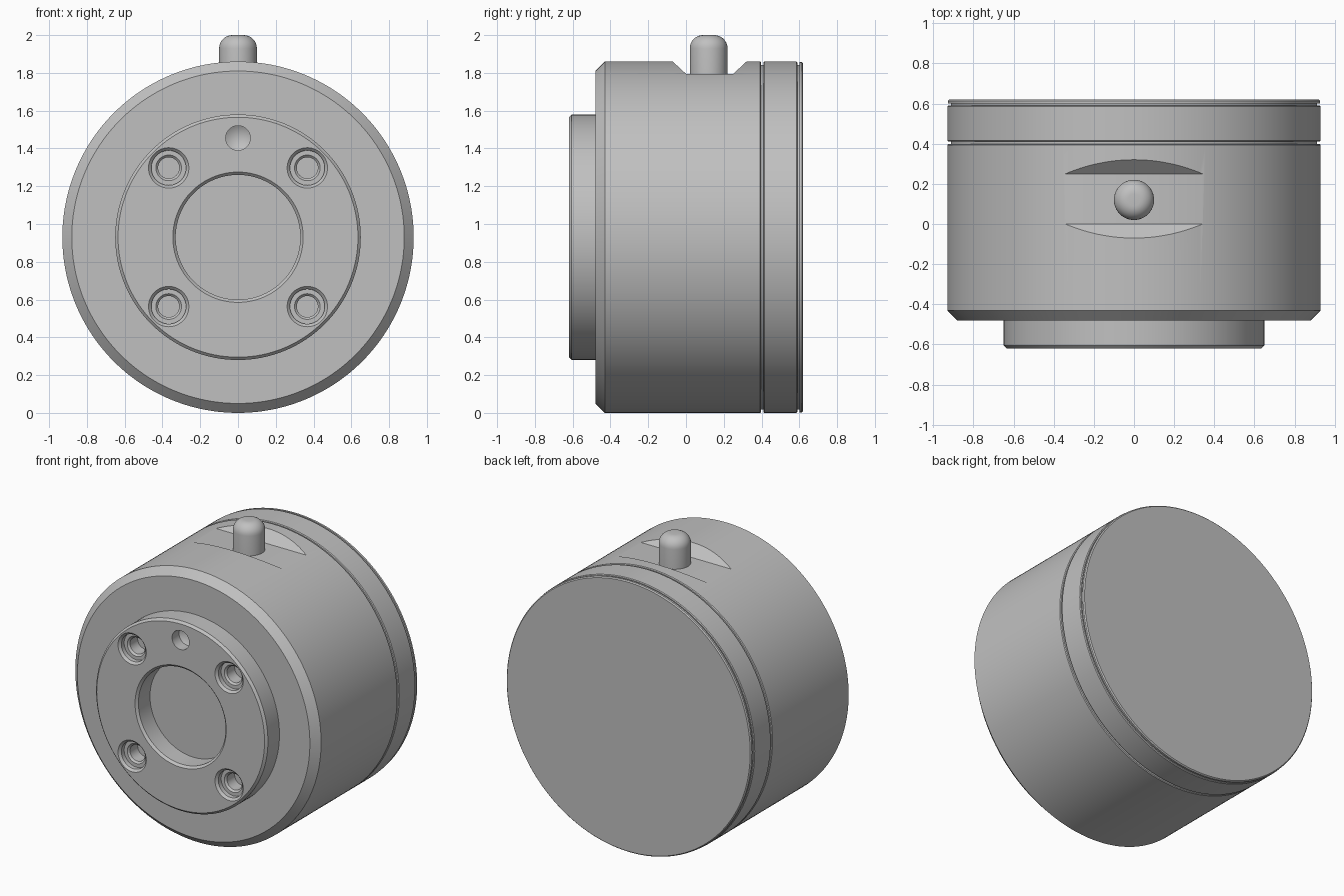
import bpy, bmesh, math

cube = bpy.data.objects.get("Cube")
if cube:
    bpy.data.objects.remove(cube, do_unlink=True)

AXIS_Z = 0.93      # height of the horizontal main axis
R = 0.93           # housing radius

steel = bpy.data.materials.new("machined grey")
steel.use_nodes = True
GREY = (0.53, 0.53, 0.53, 1)
steel.diffuse_color = GREY
steel.node_tree.nodes["Principled BSDF"].inputs["Base Color"].default_value = GREY


def finish(name, bm):
    bmesh.ops.recalc_face_normals(bm, faces=bm.faces)
    mesh = bpy.data.meshes.new(name)
    bm.to_mesh(mesh)
    bm.free()
    mesh.materials.append(steel)
    obj = bpy.data.objects.new(name, mesh)
    bpy.context.collection.objects.link(obj)
    return obj


def lathe(name, profile, axis="Y", centre=(0, 0, 0), steps=128, closed=False):
    """Revolve (radius, position) points; an open profile is capped at both ends."""
    bm = bmesh.new()
    cx, cy, cz = centre
    rings = []
    for r, t in profile:
        ring = []
        for i in range(steps if r > 0 else 1):
            a = 2 * math.pi * i / steps
            u, v = r * math.cos(a), r * math.sin(a)
            p = (u, t, v) if axis == "Y" else (u, v, t)
            ring.append(bm.verts.new((p[0] + cx, p[1] + cy, p[2] + cz)))
        rings.append(ring)
    pairs = list(zip(rings, rings[1:]))
    if closed:
        pairs.append((rings[-1], rings[0]))
    for a, b in pairs:
        for i in range(steps):
            j = (i + 1) % steps
            if len(b) == 1:
                bm.faces.new((a[i], a[j], b[0]))
            else:
                bm.faces.new((a[i], a[j], b[j], b[i]))
    if not closed:
        for ring in (rings[0], rings[-1]):
            if len(ring) > 1:
                bm.faces.new(ring)
    return finish(name, bm)


def cut(target, cutter):
    mod = target.modifiers.new("cut", "BOOLEAN")
    mod.operation = "DIFFERENCE"
    mod.solver = "EXACT"
    mod.object = cutter
    bpy.context.view_layer.objects.active = target
    bpy.ops.object.modifier_apply(modifier=mod.name)
    bpy.data.objects.remove(cutter, do_unlink=True)


centre = (0, 0, AXIS_Z)

# Main housing with chamfered front edge
housing = lathe("housing", [(R - 0.05, -0.48), (R, -0.43), (R, 0.393), (R - 0.005, 0.398)],
                centre=centre, steps=192)

# Flat with sloping ends, milled into the top
bm = bmesh.new()
outline = [(0, 1.795), (0.25, 1.795), (0.358, 1.895), (-0.108, 1.895)]
ends = [[bm.verts.new((x, y, z)) for y, z in outline] for x in (-0.6, 0.6)]
for end in ends:
    bm.faces.new(end)
for i in range(4):
    j = (i + 1) % 4
    bm.faces.new((ends[0][i], ends[0][j], ends[1][j], ends[1][i]))
cut(housing, finish("flat_cutter", bm))

# Rear cover: neck, wide band, narrow groove and end lip
rear_cover = lathe("rear_cover", [
    (R - 0.018, 0.38), (R - 0.018, 0.41), (R - 0.005, 0.41), (R, 0.415),
    (R, 0.585), (R - 0.005, 0.59), (R - 0.018, 0.59), (R - 0.018, 0.60),
    (R - 0.003, 0.60), (R - 0.003, 0.613), (R - 0.01, 0.62)], centre=centre, steps=192)

# Mounting hub: ring with chamfered rims around the shallow bore
hub = lathe("mounting_hub", [
    (0.65, -0.47), (0.65, -0.605), (0.635, -0.62),
    (0.345, -0.62), (0.33, -0.605), (0.33, -0.47)], centre=centre, closed=True)

# Four countersunk bolt holes
for sx in (-1, 1):
    for sz in (-1, 1):
        cut(hub, lathe("bolt_cutter", [
            (0.107, -0.65), (0.107, -0.62), (0.092, -0.605), (0.092, -0.575),
            (0.068, -0.575), (0.056, -0.563), (0.056, -0.45)],
            centre=(sx * 0.367, 0, AXIS_Z + sz * 0.367), steps=48))

# Drilled locating hole with conical bottom
cut(hub, lathe("locating_cutter", [(0.065, -0.65), (0.065, -0.545), (0, -0.505)],
               centre=(0, 0, 1.455), steps=48))

# Round-topped pin standing on the flat
fillet = [(0.03 + 0.07 * math.cos(a), 1.93 + 0.07 * math.sin(a))
          for a in (math.pi / 2 * i / 8 for i in range(9))]
pin = lathe("pin", [(0.1, 1.77)] + fillet, axis="Z", centre=(0, 0.12, 0), steps=64)

bpy.ops.object.select_all(action="DESELECT")
for obj in (housing, rear_cover, hub, pin):
    obj.select_set(True)
bpy.context.view_layer.objects.active = housing
bpy.ops.object.shade_smooth_by_angle(angle=math.radians(25))
